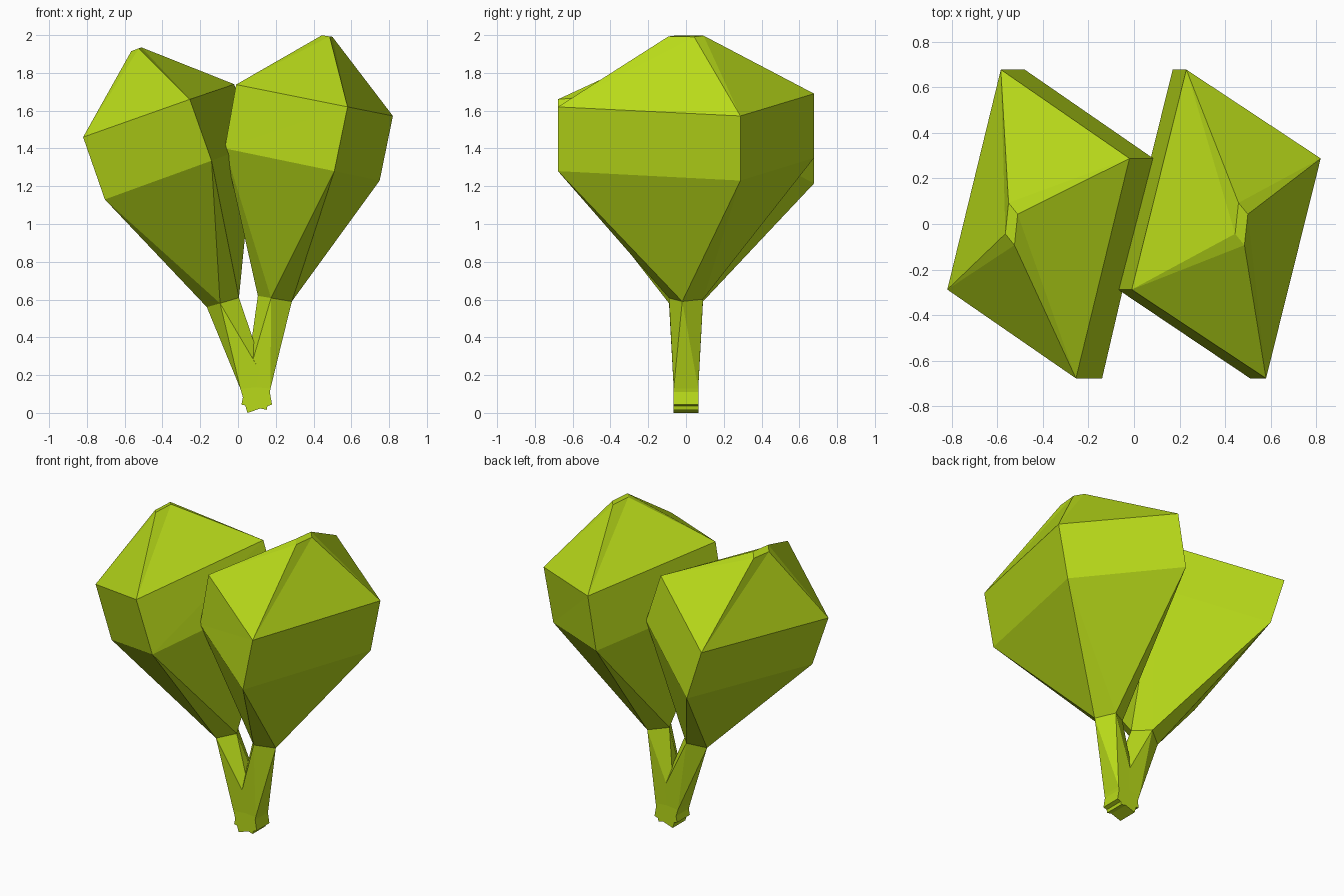
import bpy, bmesh
from mathutils import Vector as V

if "Cube" in bpy.data.objects:
    bpy.data.objects.remove(bpy.data.objects["Cube"])

green = bpy.data.materials.new("leaf_green")
green.diffuse_color = (0.48, 0.70, 0.01, 1)
green.use_nodes = True
green.node_tree.nodes["Principled BSDF"].inputs["Base Color"].default_value = green.diffuse_color


def loft(name, rings, cap_first, cap_last):
    """Join four-sided rings, each given as centre and two half diagonals."""
    bm = bmesh.new()
    loops = []
    for c, p, q in rings:
        c, p, q = V(c), V(p), V(q)
        loops.append([bm.verts.new(c + d) for d in (p, q, -p, -q)])
    for up, low in zip(loops, loops[1:]):
        for i in range(4):
            j = (i + 1) % 4
            bm.faces.new((up[i], up[j], low[j]))
            bm.faces.new((up[i], low[j], low[i]))
    if cap_first:
        bm.faces.new(loops[0])
    if cap_last:
        bm.faces.new(loops[-1])
    bmesh.ops.recalc_face_normals(bm, faces=bm.faces)
    me = bpy.data.meshes.new(name)
    bm.to_mesh(me)
    bm.free()
    me.materials.append(green)
    ob = bpy.data.objects.new(name, me)
    bpy.context.collection.objects.link(ob)


def square(c, hx, hz, hy=0.065):
    """Stem ring with two sides parallel to y, tilted in the xz plane."""
    return c, (-hx, hy, -hz), (hx, hy, hz)


# Right crown and its twisted stem
neck = ((0.195, 0, 0.605), (0.02, 0.09, -0.003), (0.09, -0.02, -0.015))
loft("right_crown", [
    ((0.472, 0, 1.995), (0.028, 0.043, -0.004), (0.013, -0.093, -0.002)),
    ((0.405, 0, 1.655), (0.415, 0.288, -0.083), (0.175, -0.678, -0.035)),
    ((0.34, 0, 1.315), (0.41, 0.288, -0.085), (0.17, -0.678, -0.035)),
    neck], True, False)
loft("right_stem", [neck, square((0.105, 0, 0.135), 0.067, -0.006),
                    square((0.085, 0, 0.03), 0.067, -0.014)], False, True)

# Left crown and its twisted stem
neck = ((-0.08, 0, 0.585), (0.015, 0.09, 0.005), (0.085, -0.02, 0.025))
loft("left_crown", [
    ((-0.538, 0, 1.925), (0.027, 0.043, 0.01), (0.013, -0.093, 0.005)),
    ((-0.42, 0, 1.60), (0.40, 0.288, 0.14), (0.165, -0.678, 0.06)),
    ((-0.31, 0, 1.275), (0.395, 0.288, 0.145), (0.17, -0.678, 0.06)),
    neck], True, False)
loft("left_stem", [neck, square((0.088, 0, 0.135), 0.075, 0.008),
                   square((0.115, 0, 0.022), 0.065, 0.022)], False, True)
